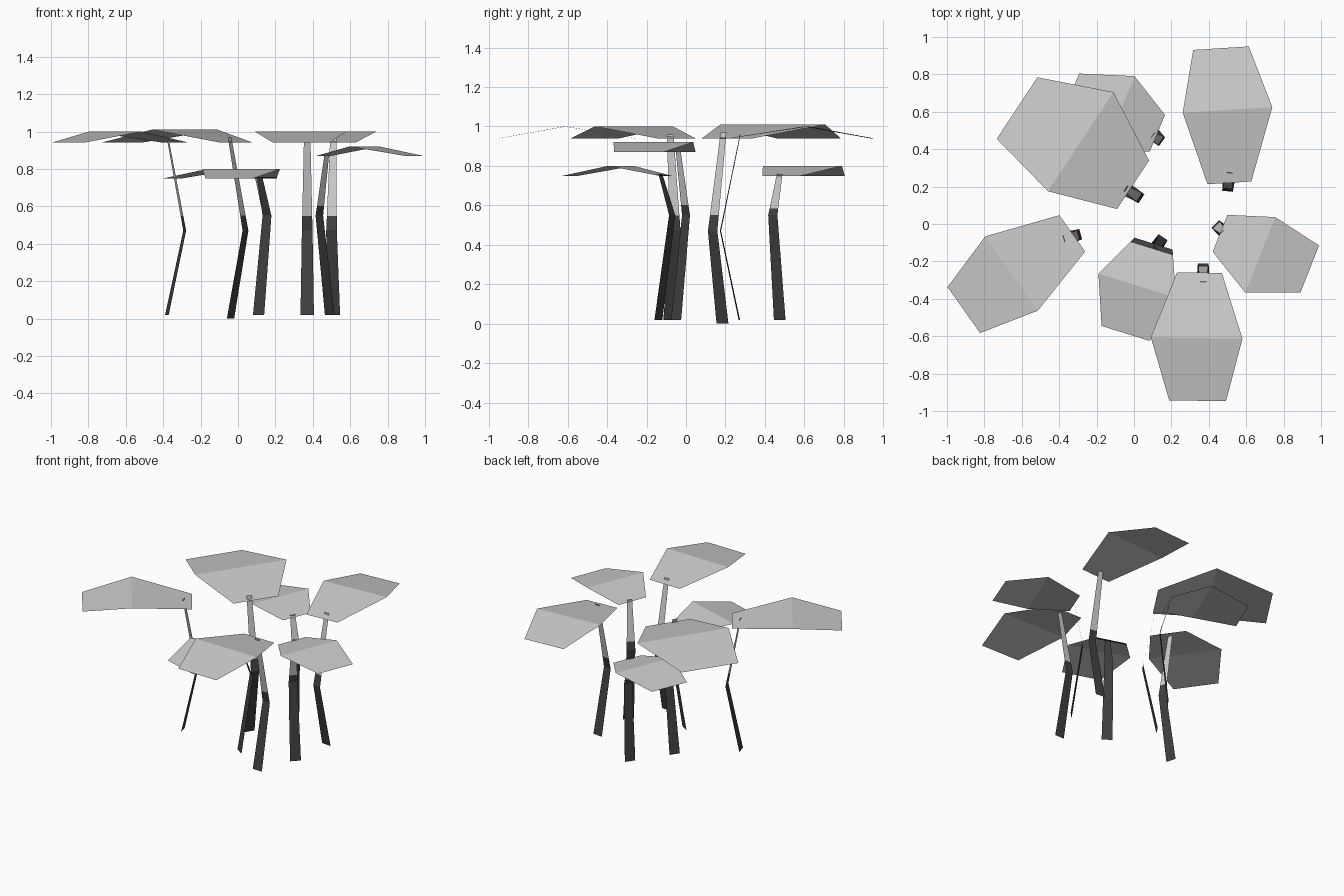
import bpy
from mathutils import Vector

cube = bpy.data.objects.get("Cube")
if cube:
    bpy.data.objects.remove(cube, do_unlink=True)


def make_material(name, value):
    mat = bpy.data.materials.new(name)
    mat.use_nodes = True
    colour = (value, value, value, 1.0)
    mat.diffuse_color = colour
    mat.node_tree.nodes["Principled BSDF"].inputs["Base Color"].default_value = colour
    return mat


LIGHT = make_material("pale grey", 0.6)
DARK = make_material("dark grey", 0.05)


def ribbon(name, centres, widths, side, dark_rows):
    """Flat-faced strip through the centres; the first dark_rows faces are dark."""
    verts = []
    for centre, width in zip(centres, widths):
        verts += [centre - side * width / 2, centre + side * width / 2]
    faces = [(i, i + 1, i + 3, i + 2) for i in range(0, len(verts) - 2, 2)]
    mesh = bpy.data.meshes.new(name)
    mesh.from_pydata(verts, [], faces)
    mesh.materials.append(LIGHT)
    mesh.materials.append(DARK)
    for poly in mesh.polygons:
        poly.material_index = 1 if poly.index < dark_rows else 0
    obj = bpy.data.objects.new(name, mesh)
    bpy.context.collection.objects.link(obj)
    return obj


def across(start, end):
    """Horizontal unit vector at right angles to the line from start to end."""
    d = Vector(end) - Vector(start)
    return Vector((-d.y, d.x, 0)).normalized()


def leaf(name, near, fold, far, width, crest, drop, dark_base):
    # Six-cornered blade, creased across its widest line
    low = crest - drop
    centres = [Vector((*near, low)), Vector((*fold, crest)), Vector((*far, low))]
    widths = [width * 0.49, width, width * 0.62]
    if dark_base:
        # Narrow dark band beside the stem
        centres.insert(1, centres[0].lerp(centres[1], 0.12))
        widths.insert(1, widths[0] + (widths[1] - widths[0]) * 0.12)
    obj = ribbon(name, centres, widths, across(near, far), int(dark_base))
    obj.data.flip_normals()


def stem(name, foot, knee, tip, foot_z, knee_z, tip_z, dark_tip):
    # Tapered strip that bends inwards at the knee
    bend = Vector((*knee, knee_z))
    top = Vector((*tip, tip_z))
    change = bend.lerp(top, 0.16)
    centres = [Vector((*foot, foot_z)), bend, change, top]
    ribbon(name, centres, (0.072, 0.057, 0.053, 0.035), across(knee, tip),
           3 if dark_tip else 2)


# Leaf centres (near, fold, far), fold width and height; stem foot, knee, tip
plants = {
    "front": ((.35, -.26), (.335, -.61), (.34, -.945), .49, 1.0,
              (.37, -.31), (.37, -.21), (.37, -.31)),
    "back_left": ((.51, .22), (.50, .61), (.465, .94), .48, 1.0,
                  (.51, .27), (.5, .175), (.51, .275)),
    "right": ((-.33, -.05), (-.655, -.265), (-.91, -.46), .486, 1.0,
              (-.38, -.08), (-.285, -.055), (-.375, -.08)),
    "large": ((-.005, .21), (-.285, .44), (-.625, .62), .635, 1.01,
              (-.04, .185), (.04, .135), (-.045, .19)),
    "left": ((.46, -.05), (.675, -.165), (.94, -.24), .434, .92,
             (.49, -.05), (.435, 0), (.475, -.04)),
    "centre": ((.105, -.105), (.017, -.33), (-.045, -.585), .434, .80,
               (.11, -.14), (.155, -.07), (.115, -.13)),
    "back": ((.125, .485), (-.08, .59), (-.345, .68), .434, .80,
             (.11, .475), (.15, .44), (.1, .475)),
}

for name, (near, fold, far, width, crest, foot, knee, tip) in plants.items():
    tall = crest > 0.95
    large = name == "large"
    drop = 0.07 if large else 0.06 if tall else 0.05
    dark = name == "centre"
    leaf(name + "_leaf", near, fold, far, width, crest, drop, dark)
    stem(name + "_stem", foot, knee, tip, 0.0 if large else 0.02,
         0.47 if tall else 0.55, crest - 0.04, dark)
